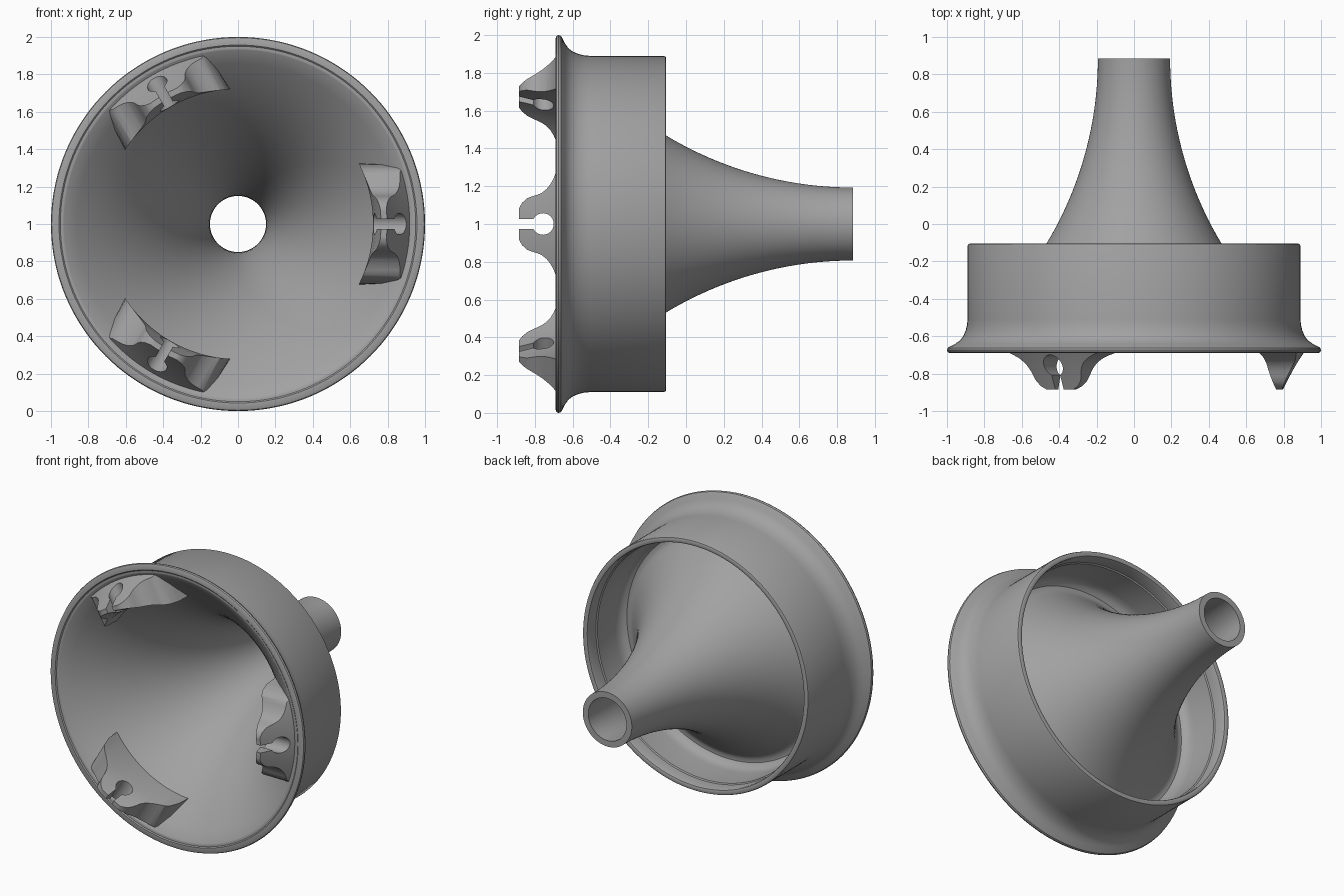
import bpy, bmesh, math

cube = bpy.data.objects.get("Cube")
if cube:
    bpy.data.objects.remove(cube)

SEGMENTS = 144
THROAT_Y = 0.885      # back end of the spout
ARC_R = 2.113         # radial centre of the flare arcs
OUTER, MIDDLE, INNER = 1.92, 1.941, 1.963   # flare arc radii

grey = bpy.data.materials.new("plain grey")
grey.use_nodes = True
colour = (0.36, 0.36, 0.36, 1)
grey.diffuse_color = colour
grey.node_tree.nodes["Principled BSDF"].inputs["Base Color"].default_value = colour


def flare_y(r, arc):
    """Depth of a flare arc at radius r."""
    return THROAT_Y - math.sqrt(arc ** 2 - (ARC_R - r) ** 2)


def flare_r(y, arc):
    return ARC_R - math.sqrt(arc ** 2 - (THROAT_Y - y) ** 2)


def flare(y_from, y_to, arc, steps=28):
    ys = [y_from + (y_to - y_from) * i / steps for i in range(steps + 1)]
    return [(flare_r(y, arc), y) for y in ys]


def make_object(name, bm):
    bmesh.ops.recalc_face_normals(bm, faces=bm.faces)
    mesh = bpy.data.meshes.new(name)
    bm.to_mesh(mesh)
    bm.free()
    mesh.materials.append(grey)
    obj = bpy.data.objects.new(name, mesh)
    bpy.context.collection.objects.link(obj)
    return obj


def revolve(name, profile):
    """Spin a closed (radius, y) profile about the horizontal axis at z = 1."""
    bm = bmesh.new()
    rings = []
    for i in range(SEGMENTS):
        a = math.tau * i / SEGMENTS
        rings.append([bm.verts.new((r * math.cos(a), y, 1 + r * math.sin(a)))
                      for r, y in profile])
    n = len(profile)
    for i in range(SEGMENTS):
        a, b = rings[i], rings[(i + 1) % SEGMENTS]
        for j in range(n):
            k = (j + 1) % n
            bm.faces.new((a[j], a[k], b[k], b[j]))
    return make_object(name, bm)


def smooth(obj, degrees=32):
    bpy.ops.object.select_all(action='DESELECT')
    obj.select_set(True)
    bpy.context.view_layer.objects.active = obj
    bpy.ops.object.shade_smooth_by_angle(angle=math.radians(degrees))


# Funnel, front lip and back skirt as one turned shell
lip = [(0.937, -0.684), (0.95, -0.684), (0.957, -0.69), (0.985, -0.69),
       (0.996, -0.685), (1.0, -0.675), (0.996, -0.663), (0.985, -0.655),
       (0.955, -0.64), (0.93, -0.622), (0.913, -0.60), (0.9, -0.57),
       (0.893, -0.54), (0.89, -0.51)]
skirt = [(0.89, -0.117), (0.886, -0.108), (0.878, -0.105), (0.862, -0.105),
         (0.854, -0.108), (0.85, -0.117), (0.85, -0.2), (0.842, -0.206)]
trough = [(0.842, -0.40), (0.837, -0.435), (0.822, -0.463), (0.80, -0.478),
          (0.775, -0.478), (0.752, -0.465)]
funnel = revolve("funnel_body",
                 flare(THROAT_Y, -0.682, INNER) + lip + skirt + trough
                 + flare(flare_y(0.73, OUTER), THROAT_Y, OUTER))
smooth(funnel)

# Tapered collar, rooted inside the funnel wall, that the clips are cut from
root = [(r, flare_y(r, MIDDLE)) for r in (0.93, 0.86, 0.79, 0.722)]
clips = revolve("clips", [(0.765, -0.885), (0.797, -0.885), (0.835, -0.81),
                          (0.87, -0.75), (0.90, -0.70)] + root
                + [(0.722, -0.69), (0.735, -0.78)])

# Outline of one clip: rounded head, flared foot, round eye with an open slot
side = [(0.035, -0.9), (0.08, -0.886), (0.112, -0.868), (0.137, -0.84),
        (0.148, -0.81), (0.155, -0.785), (0.166, -0.762), (0.185, -0.738),
        (0.21, -0.718), (0.24, -0.702), (0.275, -0.688), (0.30, -0.66),
        (0.318, -0.60), (0.33, -0.40)]
half_slot, eye_r, eye_y = 0.026, 0.057, -0.757
start = math.asin(half_slot / eye_r)
eye = []
for i in range(25):
    a = start + (math.tau - 2 * start) * i / 24
    eye.append((-eye_r * math.sin(a), eye_y - eye_r * math.cos(a)))
slot_right, slot_left = [(half_slot, -0.9)], [(-half_slot, -0.9)]
outline = slot_right + side + [(-h, y) for h, y in reversed(side)] + slot_left + eye

# Three prisms of that outline, evenly spaced round the mouth
bm = bmesh.new()
for turn in range(3):
    a = math.tau * turn / 3
    c, s = math.cos(a), math.sin(a)
    near, far = [[bm.verts.new((r * c - h * s, y, 1 + r * s + h * c))
                  for h, y in outline] for r in (0.58, 1.1)]
    bm.faces.new(near)
    bm.faces.new(far[::-1])
    for j in range(len(outline)):
        k = (j + 1) % len(outline)
        bm.faces.new((near[k], near[j], far[j], far[k]))
cutter = make_object("clip_cutter", bm)
cutter.hide_render = True

cut = clips.modifiers.new("clip shape", 'BOOLEAN')
cut.operation = 'INTERSECT'
cut.solver = 'EXACT'
cut.object = cutter
bpy.ops.object.select_all(action='DESELECT')
clips.select_set(True)
bpy.context.view_layer.objects.active = clips
bpy.ops.object.modifier_apply(modifier=cut.name)
bpy.data.objects.remove(cutter)
smooth(clips)
